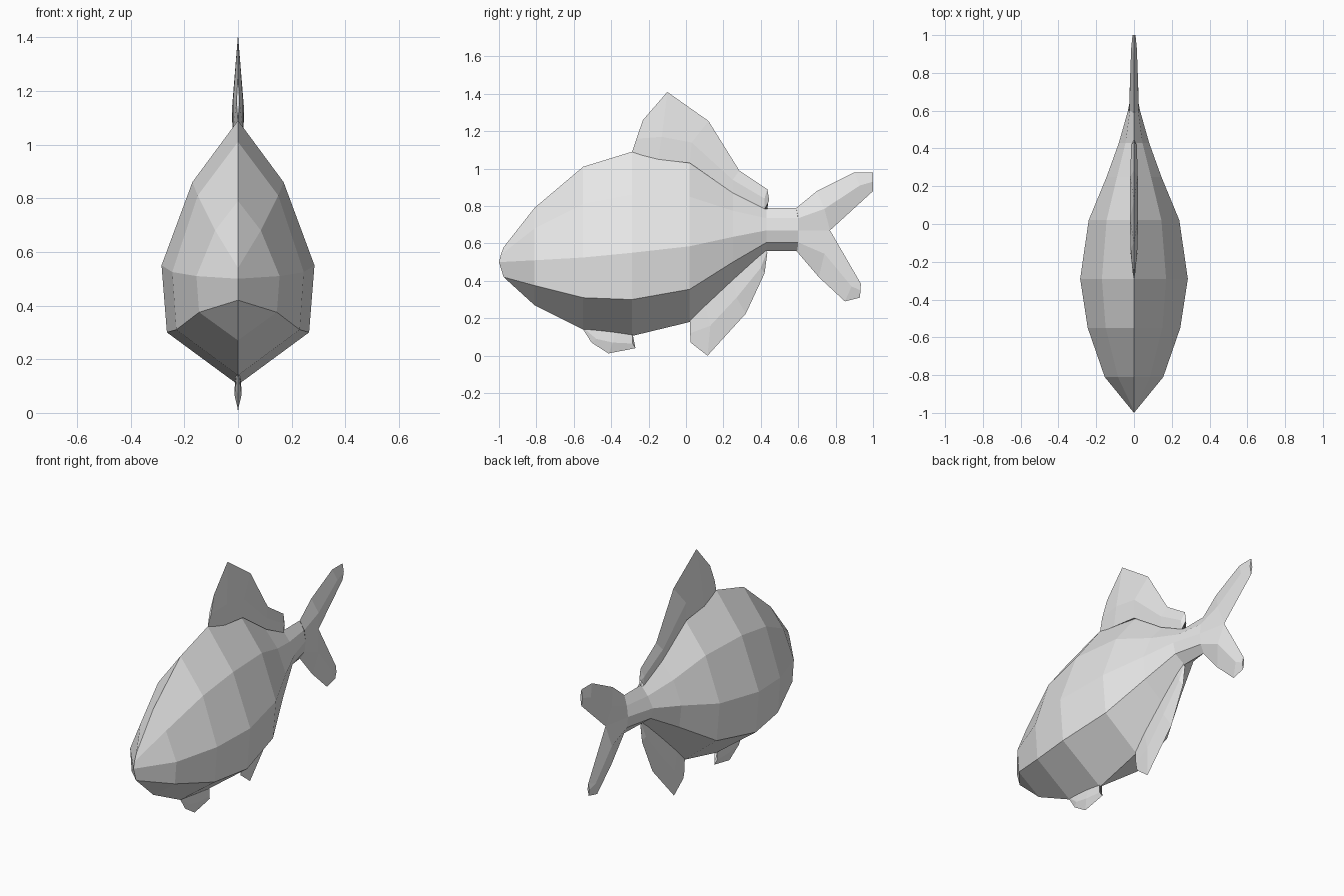
import bpy, bmesh

cube = bpy.data.objects.get("Cube")
if cube:
    bpy.data.objects.remove(cube, do_unlink=True)

# One plain grey for the whole model
grey = bpy.data.materials.new("plain grey")
grey.use_nodes = True
grey.diffuse_color = (0.8, 0.8, 0.8, 1)
grey.node_tree.nodes["Principled BSDF"].inputs["Base Color"].default_value = (0.8, 0.8, 0.8, 1)


def loft(name, rows):
    """Skin rows of (x, y, z) points on both sides of x = 0 and close the ends."""
    bm = bmesh.new()
    for side in (1, -1):
        grid = [[bm.verts.new((side * x, y, z)) for x, y, z in row] for row in rows]
        for a, b in zip(grid, grid[1:]):
            for i in range(len(a) - 1):
                bm.faces.new((a[i], a[i + 1], b[i + 1], b[i]))
    bmesh.ops.remove_doubles(bm, verts=bm.verts, dist=0.0005)
    bmesh.ops.holes_fill(bm, edges=[e for e in bm.edges if e.is_boundary], sides=0)
    bmesh.ops.recalc_face_normals(bm, faces=bm.faces)
    mesh = bpy.data.meshes.new(name)
    bm.to_mesh(mesh)
    bm.free()
    mesh.materials.append(grey)
    obj = bpy.data.objects.new(name, mesh)
    bpy.context.collection.objects.link(obj)
    return obj


def fin(name, stations):
    """Thin fin with a raised ridge: (outer yz, ridge yz, inner yz, ridge x, inner x)."""
    return loft(name, [[(0, *o), (t, *r), (ti, *i)] for o, r, i, t, ti in stations])


# Body sections: y, top z, upper (x, z), side (x, z), lower (x, z), bottom z
sections = [
    (-0.81, 0.79, (0.085, 0.68), (0.155, 0.51), (0.145, 0.375), 0.27),
    (-0.55, 1.01, (0.15, 0.81), (0.245, 0.525), (0.23, 0.31), 0.14),
    (-0.29, 1.09, (0.17, 0.86), (0.285, 0.55), (0.265, 0.30), 0.105),
    (0.02, 1.04, (0.145, 0.85), (0.24, 0.585), (0.22, 0.355), 0.18),
    (0.25, 0.88, (0.09, 0.775), (0.145, 0.635), (0.13, 0.50), 0.395),
    (0.43, 0.79, (0.045, 0.735), (0.08, 0.67), (0.065, 0.605), 0.56),
    (0.60, 0.79, (0.022, 0.735), (0.032, 0.67), (0.026, 0.605), 0.56),
]
nose = [(0, -0.975, 0.58), (0, -0.99, 0.54), (0, -1.0, 0.50),
        (0, -0.975, 0.42), (0, -0.975, 0.42)]
body_rows = [nose]
for y, top, up, mid, low, bottom in sections:
    body_rows.append([(0, y, top)] + [(x, y, z) for x, z in (up, mid, low)] + [(0, y, bottom)])
loft("body", body_rows)

# Forked tail
fin("tail_upper_lobe", [
    ((0.59, 0.79), (0.60, 0.735), (0.60, 0.67), 0.024, 0.032),
    ((0.70, 0.88), (0.74, 0.785), (0.77, 0.67), 0.022, 0.0),
    ((0.90, 0.98), (0.93, 0.91), (1.0, 0.88), 0.015, 0.0),
    ((1.0, 0.98), (1.0, 0.93), (1.0, 0.88), 0.008, 0.0),
])
fin("tail_lower_lobe", [
    ((0.59, 0.56), (0.60, 0.605), (0.60, 0.67), 0.026, 0.032),
    ((0.71, 0.42), (0.74, 0.545), (0.77, 0.67), 0.022, 0.0),
    ((0.85, 0.29), (0.885, 0.37), (0.935, 0.385), 0.015, 0.0),
    ((0.93, 0.31), (0.933, 0.35), (0.935, 0.385), 0.006, 0.0),
])

# Back fin, its lower edge sunk into the body
fin("dorsal_fin", [
    ((-0.23, 1.26), (-0.265, 1.16), (-0.29, 1.085), 0.006, 0.0),
    ((-0.10, 1.41), (-0.13, 1.17), (-0.15, 1.05), 0.018, 0.018),
    ((0.12, 1.255), (0.03, 1.14), (0.02, 1.03), 0.022, 0.018),
    ((0.285, 0.99), (0.25, 0.94), (0.25, 0.87), 0.020, 0.016),
    ((0.435, 0.89), (0.42, 0.84), (0.42, 0.785), 0.015, 0.012),
    ((0.445, 0.83), (0.44, 0.82), (0.435, 0.785), 0.005, 0.004),
])

# Belly fins
fin("anal_fin", [
    ((0.025, 0.07), (0.022, 0.12), (0.02, 0.19), 0.006, 0.006),
    ((0.115, 0.0), (0.13, 0.16), (0.10, 0.28), 0.014, 0.012),
    ((0.32, 0.225), (0.27, 0.31), (0.25, 0.41), 0.016, 0.012),
    ((0.42, 0.44), (0.40, 0.47), (0.38, 0.53), 0.012, 0.010),
    ((0.435, 0.55), (0.432, 0.555), (0.43, 0.57), 0.004, 0.004),
])
fin("pelvic_fin", [
    ((-0.55, 0.14), (-0.545, 0.145), (-0.54, 0.15), 0.003, 0.003),
    ((-0.505, 0.07), (-0.48, 0.09), (-0.46, 0.14), 0.010, 0.008),
    ((-0.415, 0.012), (-0.39, 0.07), (-0.38, 0.13), 0.014, 0.010),
    ((-0.27, 0.04), (-0.285, 0.065), (-0.285, 0.115), 0.008, 0.008),
])
